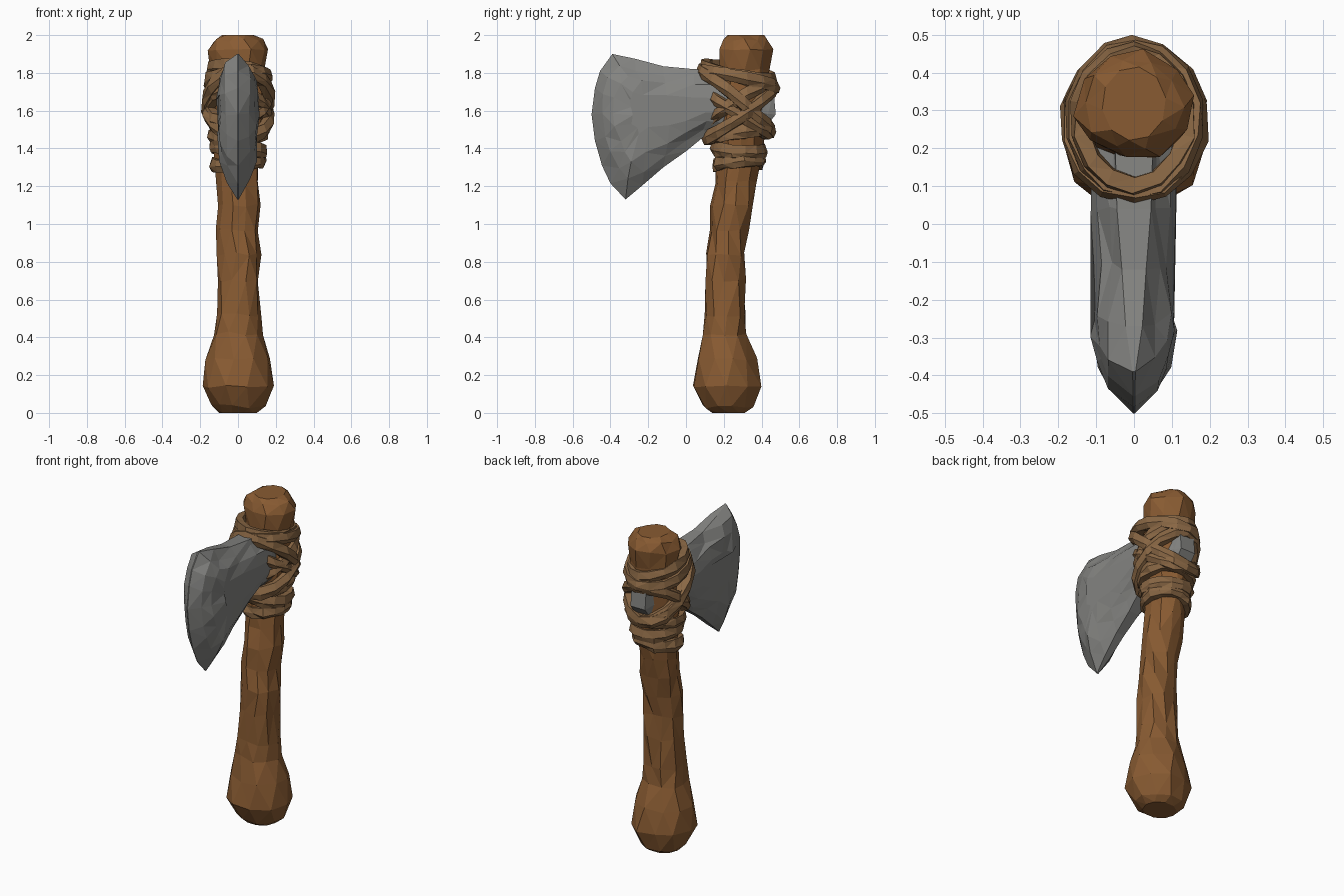
import bpy, bmesh, math, random
from mathutils import Vector

random.seed(7)


def material(name, rgb):
    m = bpy.data.materials.new(name)
    m.diffuse_color = (*rgb, 1)
    return m


WOOD = material("wood", (0.25, 0.105, 0.032))
ROPE = material("rope", (0.25, 0.135, 0.058))
STONE = material("stone", (0.23, 0.23, 0.22))


def rnd(a):
    return random.uniform(-a, a)


def loft(name, rings, mat, jitter=0.0, loop=False, cap=True):
    """Skin a list of equal-length point rings into a faceted mesh."""
    bm = bmesh.new()
    last = len(rings) - 1
    rows = []
    for i, ring in enumerate(rings):
        j = jitter if loop or 0 < i < last else 0
        rows.append([bm.verts.new(Vector(p) + Vector((rnd(j), rnd(j), rnd(j)))) for p in ring])
    n = len(rows[0])
    for i in range(len(rows) if loop else last):
        a, b = rows[i], rows[(i + 1) % len(rows)]
        for k in range(n):
            bm.faces.new((a[k], a[(k + 1) % n], b[(k + 1) % n], b[k]))
    if cap and not loop:
        bm.faces.new(rows[0][::-1])
        bm.faces.new(rows[-1])
    bmesh.ops.triangulate(bm, faces=[f for f in bm.faces if len(f.verts) == 4])
    bmesh.ops.recalc_face_normals(bm, faces=bm.faces)
    me = bpy.data.meshes.new(name)
    bm.to_mesh(me)
    bm.free()
    me.materials.append(mat)
    ob = bpy.data.objects.new(name, me)
    bpy.context.collection.objects.link(ob)
    return ob


# Handle: (z, centre y, half width y, half width x), slightly bent club shape
stations = [
    (0.00, 0.225, 0.09, 0.10), (0.035, 0.225, 0.135, 0.145), (0.14, 0.218, 0.18, 0.182),
    (0.28, 0.215, 0.155, 0.17), (0.42, 0.208, 0.125, 0.135), (0.52, 0.205, 0.115, 0.118),
    (0.70, 0.205, 0.107, 0.115), (0.84, 0.212, 0.105, 0.115), (0.97, 0.228, 0.102, 0.110),
    (1.10, 0.245, 0.110, 0.115), (1.22, 0.265, 0.103, 0.112), (1.36, 0.28, 0.115, 0.118),
    (1.55, 0.295, 0.135, 0.140), (1.72, 0.305, 0.135, 0.140), (1.82, 0.312, 0.135, 0.142),
    (1.92, 0.315, 0.142, 0.152), (1.975, 0.318, 0.120, 0.130), (2.00, 0.318, 0.098, 0.085)]
SIDES = 10
rings = []
for i, (z, yc, ry, rx) in enumerate(stations):
    ring = []
    for k in range(SIDES):
        a = 2 * math.pi * (k + 0.25 * (i % 2)) / SIDES
        ring.append((rx * math.cos(a), yc + ry * math.sin(a), z))
    rings.append(ring)
loft("handle", rings, WOOD, 0.011)

# Stone head: outline (y, z, half thickness at the rim), thin on the cutting edge
outline = [
    (-0.39, 1.90, 0.004), (-0.455, 1.81, 0.002), (-0.482, 1.72, 0.002), (-0.50, 1.58, 0.002),
    (-0.482, 1.44, 0.002), (-0.445, 1.31, 0.002), (-0.40, 1.215, 0.002), (-0.32, 1.13, 0.004),
    (-0.23, 1.205, 0.020), (-0.12, 1.30, 0.028), (0.00, 1.385, 0.035), (0.11, 1.475, 0.045),
    (0.28, 1.49, 0.05), (0.42, 1.51, 0.05), (0.475, 1.58, 0.05), (0.465, 1.69, 0.05),
    (0.38, 1.76, 0.05), (0.22, 1.81, 0.05), (0.04, 1.82, 0.045), (-0.12, 1.835, 0.032),
    (-0.27, 1.875, 0.022)]


def stone_ring(inset, x, side):
    """Outline pulled toward a spine, at the given half thickness."""
    ring = []
    for y, z, w in outline:
        cy = max(-0.22, min(0.20, y * 0.75))
        jy, jz, jx = (rnd(0.014), rnd(0.014), rnd(0.008)) if inset else (0, 0, 0)
        thick = x + jx if inset else w
        ring.append((side * thick, y + (cy - y) * inset + jy, z + (1.62 - z) * inset + jz))
    return ring


levels = [(0.72, 0.108), (0.42, 0.092), (0.2, 0.062), (0.0, 0.0)]
rings = [stone_ring(t, x, 1) for t, x in levels]
rings += [stone_ring(t, x, -1) for t, x in levels[::-1]]
loft("stone_head", rings, STONE)


# Rope bindings: tilted, faceted strap loops around the handle and stone
def strap(name, zc, yc, rx, ry, tilt, roll=0.0, h=0.036, t=0.027, segs=14):
    section = [(-t, -h), (0.5 * t, -h), (t, -0.2 * h), (0.6 * t, h), (-t, 0.9 * h)]
    rings = []
    for i in range(segs):
        a = 2 * math.pi * (i + 0.5) / segs
        c, s = math.cos(a), math.sin(a)
        g = 1 + rnd(0.15)
        rings.append([((rx + r) * c, yc + (ry + r) * s, zc + tilt * s + roll * c + dz * g)
                      for r, dz in section])
    loft(name, rings, ROPE, 0.006, loop=True)


# name, centre z, centre y, radius x, radius y, front-to-back tilt, side tilt
for args in [
    ("lower_wrap_1", 1.325, 0.280, 0.127, 0.118, 0.012, 0.010),
    ("lower_wrap_2", 1.395, 0.280, 0.133, 0.126, -0.008, -0.012),
    ("lower_wrap_3", 1.475, 0.285, 0.143, 0.142, 0.020, 0.012),
    ("cross_wrap_1", 1.585, 0.285, 0.165, 0.172, 0.125, -0.020),
    ("cross_wrap_2", 1.640, 0.285, 0.155, 0.165, 0.110, 0.025),
    ("cross_wrap_3", 1.650, 0.268, 0.172, 0.188, -0.160, 0.020),
    ("cross_wrap_4", 1.600, 0.280, 0.155, 0.168, -0.110, -0.025),
    ("upper_wrap_1", 1.765, 0.278, 0.158, 0.196, -0.042, 0.015),
    ("upper_wrap_2", 1.800, 0.275, 0.142, 0.175, -0.030, -0.020),
]:
    strap(*args)
